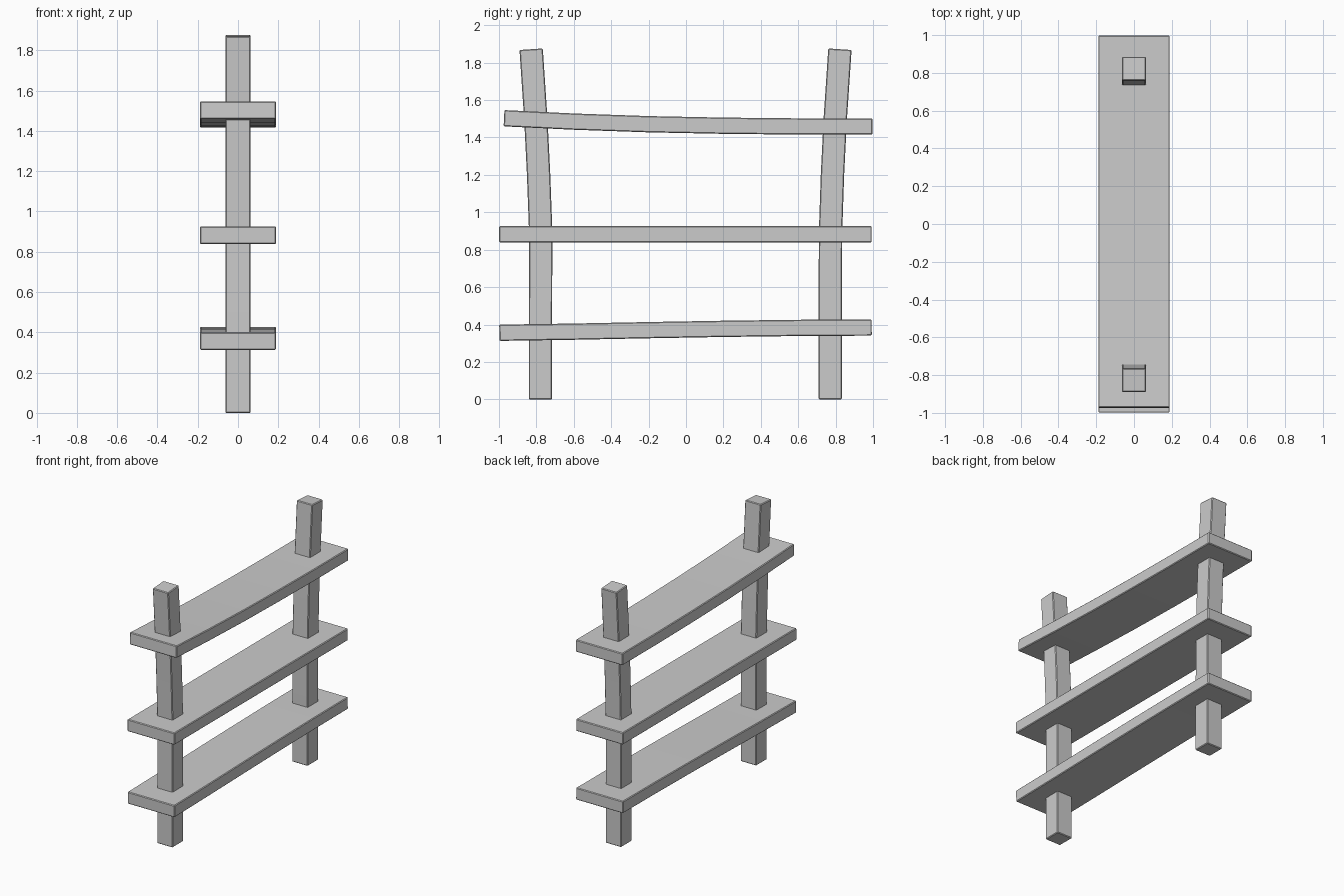
import bpy, bmesh
from mathutils import Vector

if "Cube" in bpy.data.objects:
    bpy.data.objects.remove(bpy.data.objects["Cube"])


def bent_beam(name, path, thick, width):
    """Sweep a rectangular section along a (y, z) centre line."""
    pts = [Vector((0, y, z)) for y, z in path]
    bm = bmesh.new()
    rings = []
    for i, p in enumerate(pts):
        t = (pts[min(i + 1, len(pts) - 1)] - pts[max(i - 1, 0)]).normalized()
        n = Vector((0, -t.z, t.y)) * thick / 2
        s = Vector((width / 2, 0, 0))
        rings.append([bm.verts.new(p + a * s + b * n)
                      for a, b in ((-1, -1), (1, -1), (1, 1), (-1, 1))])
    for r0, r1 in zip(rings, rings[1:]):
        for j in range(4):
            k = (j + 1) % 4
            bm.faces.new((r0[j], r0[k], r1[k], r1[j]))
    bm.faces.new(rings[0])
    bm.faces.new(rings[-1])
    bmesh.ops.recalc_face_normals(bm, faces=bm.faces)
    me = bpy.data.meshes.new(name)
    bm.to_mesh(me)
    bm.free()
    ob = bpy.data.objects.new(name, me)
    bpy.context.collection.objects.link(ob)
    # Softened edges
    bev = ob.modifiers.new("soft_edges", 'BEVEL')
    bev.width = 0.005
    bev.segments = 1
    bev.limit_method = 'ANGLE'
    return ob


# Posts: straight below, leaning outwards above the middle shelf
bent_beam("left_post", [(-0.778, 0), (-0.778, 0.5), (-0.777, 0.9), (-0.788, 1.2),
                        (-0.803, 1.5), (-0.828, 1.872)], 0.125, 0.126)
bent_beam("right_post", [(0.771, 0), (0.771, 0.5), (0.773, 0.9), (0.783, 1.2),
                         (0.798, 1.5), (0.823, 1.872)], 0.125, 0.126)

# Shelves: tilted bottom, level middle, sagging top
bent_beam("bottom_shelf", [(-0.998, 0.356), (-0.6, 0.362), (-0.2, 0.370),
                           (0.2, 0.377), (0.6, 0.382), (0.993, 0.384)], 0.087, 0.378)
bent_beam("middle_shelf", [(-0.999, 0.882), (0.993, 0.882)], 0.087, 0.378)
bent_beam("top_shelf", [(-0.973, 1.503), (-0.6, 1.485), (-0.2, 1.471),
                        (0.2, 1.463), (0.6, 1.459), (0.998, 1.459)], 0.087, 0.378)
